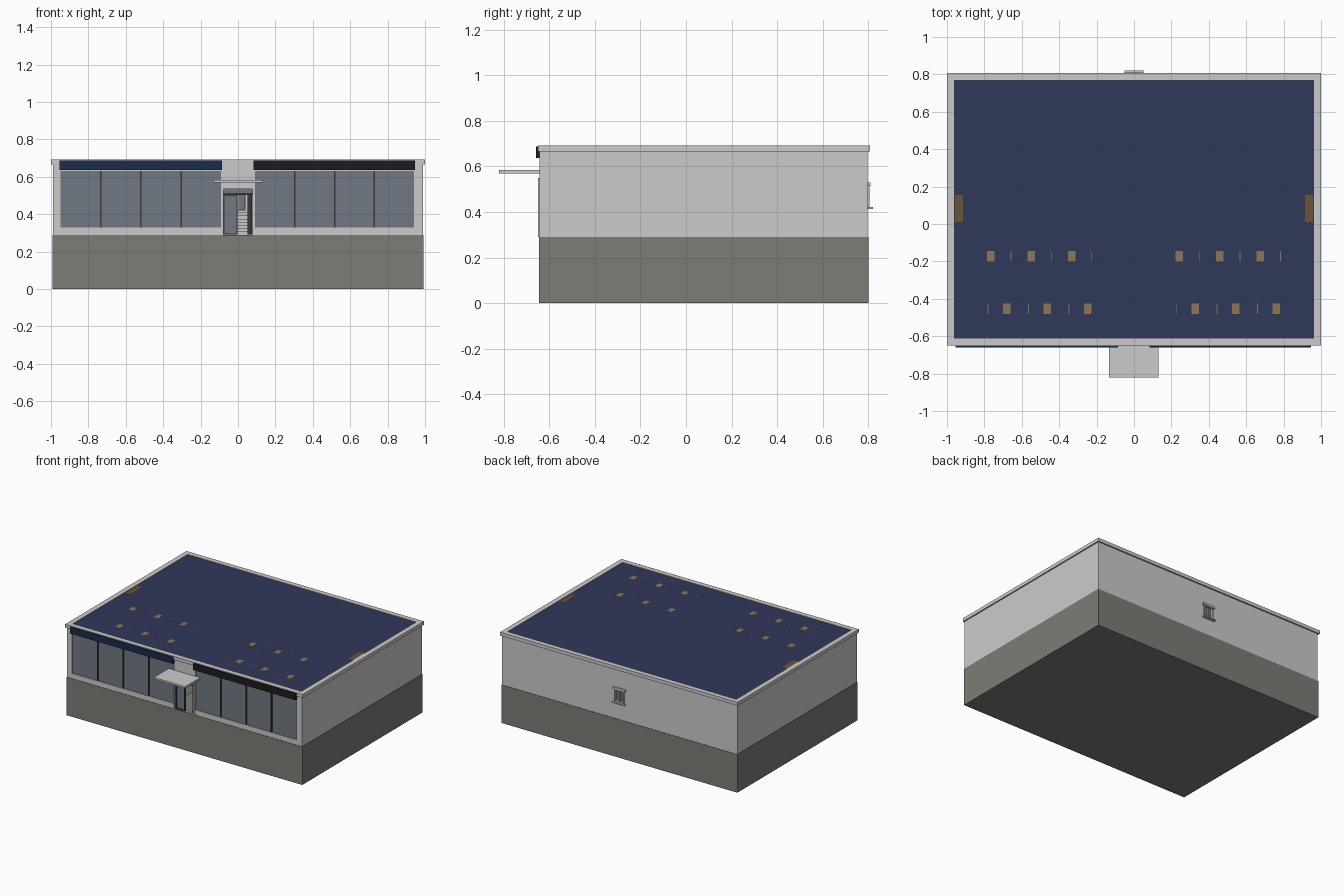
import bpy, bmesh

if "Cube" in bpy.data.objects:
    bpy.data.objects.remove(bpy.data.objects["Cube"])


def mat(name, rgb):
    m = bpy.data.materials.new(name)
    m.diffuse_color = (*rgb, 1)
    m.use_nodes = True
    m.node_tree.nodes["Principled BSDF"].inputs["Base Color"].default_value = m.diffuse_color
    return m


STONE = mat("stone", (0.21, 0.20, 0.18))
BLUE = mat("roof_blue", (0.03, 0.04, 0.105))
NAVY = mat("navy", (0.012, 0.025, 0.07))
BLACK = mat("black", (0.012, 0.012, 0.013))
GLASS = mat("glass", (0.16, 0.19, 0.22))
DARK = mat("dark_metal", (0.04, 0.04, 0.045))
TAN = mat("tan", (0.27, 0.18, 0.09))
BROWN = mat("brown", (0.15, 0.085, 0.035))


def box(name, x, y, z, m=None):
    """Box from (min, max) ranges on each axis."""
    bm = bmesh.new()
    bmesh.ops.create_cube(bm, size=1)
    for v in bm.verts:
        v.co = [r[0] + (c + 0.5) * (r[1] - r[0]) for r, c in zip((x, y, z), v.co)]
    me = bpy.data.meshes.new(name)
    bm.to_mesh(me)
    bm.free()
    ob = bpy.data.objects.new(name, me)
    bpy.context.collection.objects.link(ob)
    if m:
        me.materials.append(m)
    return ob


def cut(target, *ranges):
    """Subtract a box and apply the result."""
    c = box("cutter", *ranges)
    c.hide_render = True
    mod = target.modifiers.new("cut", 'BOOLEAN')
    mod.operation, mod.solver, mod.object = 'DIFFERENCE', 'EXACT', c
    bpy.context.view_layer.objects.active = target
    bpy.ops.object.modifier_apply(modifier=mod.name)
    bpy.data.objects.remove(c, do_unlink=True)


def frame(name, x, z, y, w, m=None):
    """Rectangular frame in the xz plane, open in the middle."""
    ob = box(name, x, y, z, m)
    cut(ob, (x[0] + w, x[1] - w), (y[0] - .1, y[1] + .1), (z[0] + w, z[1] - w))
    return ob


# Plinth
box("plinth", (-.993, .993), (-.645, .80), (0, .29), STONE)

# Hollow upper storey with shopfront, door and rear window openings
walls = box("walls", (-.99, .99), (-.642, .797), (.29, .668))
cut(walls, (-.955, .955), (-.61, .765), (.2, .645))
SHOPS = (("left", -.948, -.09, NAVY), ("right", .09, .942, BLACK))
for side, a, b, m in SHOPS:
    cut(walls, (a, b), (-.7, -.58), (.328, .632))
cut(walls, (-.083, .083), (-.7, -.58), (.2, .545))
cut(walls, (-.04, .04), (.7, .9), (.42, .515))

# Cornice ring and blue flat roof
cornice = box("cornice", (-1, 1), (-.65, .808), (.666, .692))
cut(cornice, (-.962, .962), (-.612, .77), (.6, .8))
box("roof", (-.962, .962), (-.612, .77), (.646, .687), BLUE)

# Small panels flush with the roof
for i in range(3):
    for y, starts in ((-.172, (-.766, .243)), (-.453, (-.68, .328))):
        for s in starts:
            x = s + i * .216
            box("roof_panel", (x - .02, x + .02), (y - .028, y + .028), (.68, .688), TAN)
            x += .108 if y > -.3 else -.1
            box("roof_strip", (x - .002, x + .002), (y - .028, y + .028), (.68, .688), TAN)
for s in (-1, 1):
    xs = sorted((s * .915, s * .957))
    box("roof_side_panel", xs, (.012, .155), (.68, .688), BROWN)

# Shopfronts: four panes, mullions and a sign board each
for side, a, b, m in SHOPS:
    box(side + "_shop_glass", (a, b), (-.634, -.626), (.328, .632), GLASS)
    for i in range(1, 4):
        x = a + (b - a) * i / 4
        box(side + "_mullion", (x - .004, x + .004), (-.642, -.62), (.328, .632), DARK)
    box(side + "_sign_board", (a - .006, b + .004), (-.659, -.64), (.637, .687), m)

# Entrance: canopy, frame, transom, one closed leaf and one open leaf
box("canopy", (-.134, .13), (-.82, -.64), (.57, .584))
box("door_lintel", (-.088, .088), (-.65, -.60), (.535, .55))
for s in (-1, 1):
    box("door_jamb", sorted((s * .078, s * .088)), (-.65, -.60), (.29, .536))
box("transom_glass", (-.078, .078), (-.632, -.626), (.512, .535), GLASS)
box("transom_bar", (-.078, .078), (-.64, -.615), (.502, .513), DARK)
frame("closed_leaf_frame", (-.078, -.003), (.292, .502), (-.638, -.622), .006, DARK)
box("closed_leaf_glass", (-.073, -.008), (-.633, -.627), (.297, .497), GLASS)
box("open_leaf", (.052, .075), (-.62, -.545), (.292, .502), DARK)

# Entrance hall walls, stair and landing
for s in (-1, 1):
    box("hall_wall", sorted((s * .145, s * .155)), (-.61, .765), (.29, .645))
for i in range(7):
    box("stair_step", (-.14, .14), (.27 + i * .047, .62), (.29 + i * .017, .307 + i * .017))
box("landing", (-.14, .14), (.60, .765), (.29, .41))

# Rear window with lintel, sill, frame and centre bar
frame("rear_window_frame", (-.042, .042), (.418, .518), (.775, .806), .008)
box("rear_window_glass", (-.036, .036), (.784, .788), (.424, .512), GLASS)
box("rear_window_bar", (-.004, .004), (.78, .797), (.424, .512))
box("rear_window_lintel", (-.052, .052), (.79, .81), (.514, .53))
box("rear_window_sill", (-.052, .052), (.79, .82), (.414, .421))
